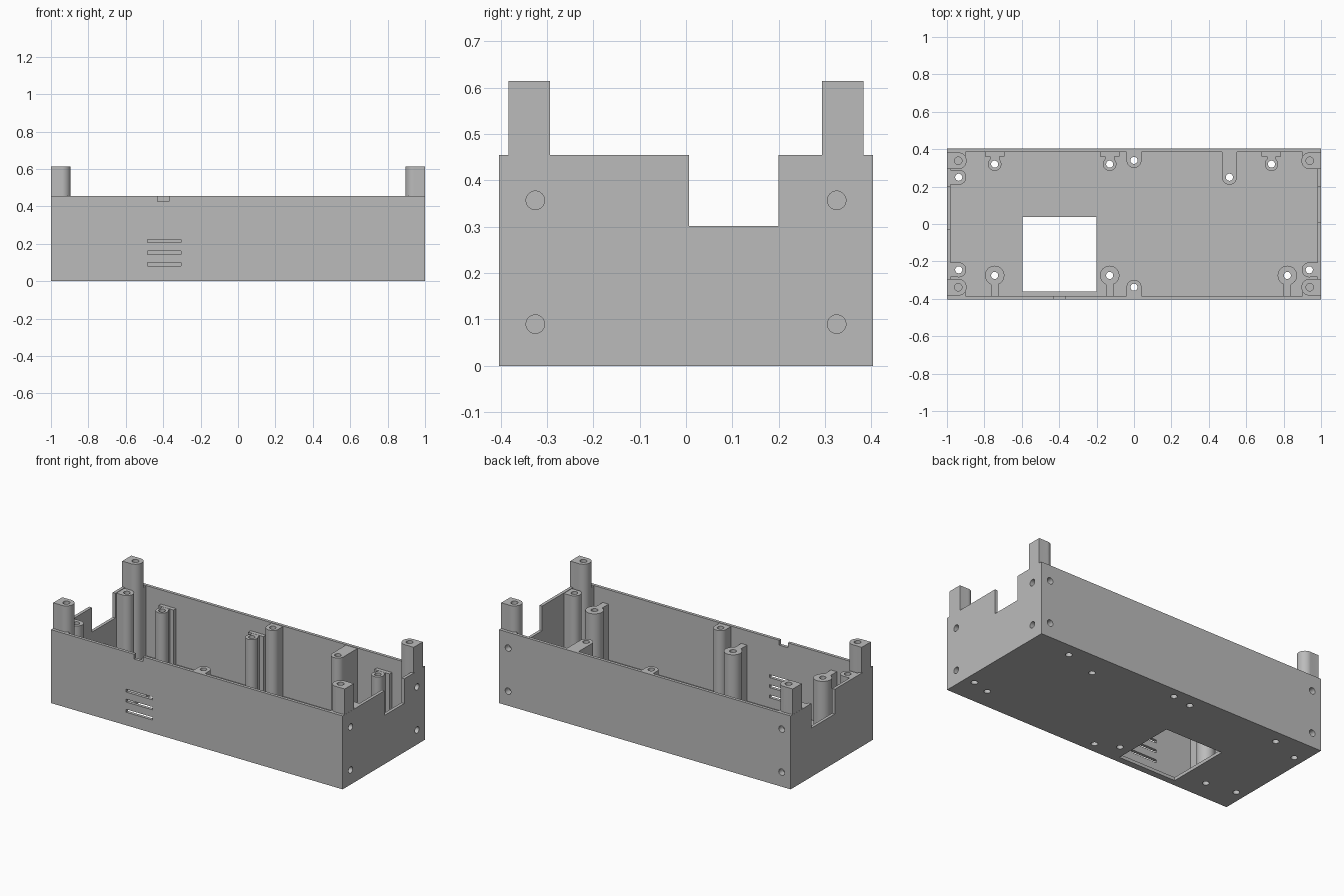
import bpy, bmesh, math
from mathutils import Matrix, Vector

old = bpy.data.objects.get("Cube")
if old:
    bpy.data.objects.remove(old, do_unlink=True)

grey = bpy.data.materials.new("mid grey plastic")
grey.use_nodes = True
grey.diffuse_color = (0.5, 0.5, 0.5, 1)
grey.node_tree.nodes["Principled BSDF"].inputs["Base Color"].default_value = (0.5, 0.5, 0.5, 1)

HALF_X, HALF_Y, WALL_TOP = 1.0, 0.403, 0.455
WALL, FLOOR = 0.019, 0.02
IN_X, IN_Y = HALF_X - WALL, HALF_Y - WALL
BOSS_TOP, SCREW_TOP, POST_TOP = 0.452, 0.366, 0.614


def make_object(name, bm):
    bmesh.ops.recalc_face_normals(bm, faces=bm.faces)
    mesh = bpy.data.meshes.new(name)
    bm.to_mesh(mesh)
    bm.free()
    mesh.materials.append(grey)
    obj = bpy.data.objects.new(name, mesh)
    bpy.context.scene.collection.objects.link(obj)
    return obj


def add_box(bm, x0, x1, y0, y1, z0, z1):
    size = Matrix.Diagonal((x1 - x0, y1 - y0, z1 - z0, 1))
    place = Matrix.Translation(((x0 + x1) / 2, (y0 + y1) / 2, (z0 + z1) / 2))
    bmesh.ops.create_cube(bm, size=1, matrix=place @ size)


def add_rod(bm, start, end, radius):
    a, b = Vector(start), Vector(end)
    turn = (b - a).to_track_quat('Z', 'Y').to_matrix().to_4x4()
    bmesh.ops.create_cone(bm, cap_ends=True, segments=32, radius1=radius, radius2=radius,
                          depth=(b - a).length, matrix=Matrix.Translation((a + b) / 2) @ turn)


def add_keyhole(bm, x, y, radius, half_width, toward, reach, top):
    """Round column joined to a wall by a web running along the toward direction."""
    d = Vector(toward)
    side = Vector((-d.y, d.x))
    centre = Vector((x, y))
    phi = math.asin(half_width / radius)
    steps = 24
    outline = [centre + d * reach - side * half_width, centre + d * reach + side * half_width]
    for i in range(steps + 1):
        a = phi + (2 * math.pi - 2 * phi) * i / steps
        outline.append(centre + d * radius * math.cos(a) + side * radius * math.sin(a))
    base = FLOOR / 2
    face = bm.faces.new([bm.verts.new((p.x, p.y, base)) for p in outline])
    raised = bmesh.ops.extrude_face_region(bm, geom=[face])
    verts = [v for v in raised["geom"] if isinstance(v, bmesh.types.BMVert)]
    bmesh.ops.translate(bm, verts=verts, vec=(0, 0, top - base))


def cut(obj, cutters):
    for cutter in cutters:
        mod = obj.modifiers.new("cut", 'BOOLEAN')
        mod.operation, mod.solver, mod.object = 'DIFFERENCE', 'EXACT', cutter
    graph = bpy.context.evaluated_depsgraph_get()
    mesh = bpy.data.meshes.new_from_object(obj.evaluated_get(graph))
    obj.modifiers.clear()
    obj.data = mesh


# Positions of the columns
wall_bosses = [("back_boss", 0, 0.34, (0, 1)), ("back_long_boss", 0.51, 0.25, (0, 1)),
               ("front_boss", 0, -0.338, (0, -1)), ("right_back_boss", -0.937, 0.25, (-1, 0)),
               ("right_front_boss", -0.937, -0.245, (-1, 0)),
               ("left_front_boss", 0.937, -0.245, (1, 0))]
front_screws = [(-0.745, -0.275), (-0.13, -0.275), (0.82, -0.275)]
back_screws = [(-0.745, 0.32), (-0.13, 0.32), (0.735, 0.32)]
corners = [(sx, sy) for sx in (-1, 1) for sy in (-1, 1)]

# Cutter for the round holes
bm = bmesh.new()
for x, y in [b[1:3] for b in wall_bosses] + front_screws + back_screws:
    add_rod(bm, (x, y, -0.1), (x, y, 0.55), 0.019)
for sx, sy in corners:
    add_rod(bm, (sx * 0.94, sy * 0.338, 0.5), (sx * 0.94, sy * 0.338, 0.7), 0.02)
for z in (0.09, 0.357):
    for s in (-1, 1):
        add_rod(bm, (0.96, s * 0.325, z), (1.1, s * 0.325, z), 0.02)
        add_rod(bm, (s * 0.938, 0.363, z), (s * 0.938, 0.5, z), 0.02)
holes = make_object("hole_cutter", bm)

# Cutter for the floor window, vents and rim notches
bm = bmesh.new()
add_box(bm, -0.595, -0.2, -0.362, 0.038, -0.1, 0.06)
for z in (0.09, 0.153, 0.215):
    add_box(bm, -0.485, -0.305, -0.5, -0.36, z - 0.009, z + 0.009)
add_box(bm, -0.43, -0.37, -0.5, -0.36, 0.425, 0.6)
add_box(bm, 0.9, 1.1, 0.007, 0.2, 0.302, 0.6)
add_box(bm, -1.1, -0.9, -0.03, 0.2, 0.302, 0.6)
openings = make_object("opening_cutter", bm)

bm = bmesh.new()
add_box(bm, -IN_X, IN_X, -IN_Y, IN_Y, FLOOR, 0.7)
cavity = make_object("cavity_cutter", bm)
cutters = [holes, openings, cavity]
for c in cutters:
    c.hide_render = True

# Open case
bm = bmesh.new()
add_box(bm, -HALF_X, HALF_X, -HALF_Y, HALF_Y, 0, WALL_TOP)
case = make_object("case_shell", bm)
cut(case, [cavity, openings, holes])
parts = [case]

# Corner posts
for sx, sy in corners:
    bm = bmesh.new()
    add_keyhole(bm, sx * 0.94, sy * 0.338, 0.045, 0.0445, (sx, 0), 0.0595, POST_TOP)
    # web that ties the post to the long wall below the rim
    y0, y1 = sorted((sy * 0.36, sy * (IN_Y + 0.006)))
    x0, x1 = sorted((sx * 0.9, sx * 0.99))
    post = make_object(("left" if sx > 0 else "right") + ("_back" if sy > 0 else "_front") + "_post", bm)
    cut(post, [holes])
    parts.append(post)
    bm = bmesh.new()
    add_box(bm, x0, x1, y0, y1, FLOOR / 2, BOSS_TOP)
    web = make_object(post.name + "_web", bm)
    cut(web, [holes])
    parts.append(web)

# Full height bosses on the walls
for name, x, y, d in wall_bosses:
    reach = (IN_X - abs(x) if d[0] else IN_Y - abs(y)) + 0.008
    bm = bmesh.new()
    add_keyhole(bm, x, y, 0.04, 0.0395, d, reach, BOSS_TOP)
    boss = make_object(name, bm)
    cut(boss, [holes])
    parts.append(boss)

# Lower screw columns along the front, with thin ribs
for i, (x, y) in enumerate(front_screws):
    bm = bmesh.new()
    add_keyhole(bm, x, y, 0.052, 0.02, (0, -1), IN_Y + y + 0.008, SCREW_TOP)
    column = make_object(f"front_screw_column_{i + 1}", bm)
    cut(column, [holes])
    parts.append(column)

# Lower screw columns along the back, with wall plates
for i, (x, y) in enumerate(back_screws):
    bm = bmesh.new()
    add_keyhole(bm, x, y, 0.036, 0.025, (0, 1), 0.05, SCREW_TOP)
    column = make_object(f"back_screw_column_{i + 1}", bm)
    cut(column, [holes])
    bm = bmesh.new()
    add_box(bm, x - 0.052, x + 0.052, 0.36, IN_Y + 0.008, FLOOR / 2, SCREW_TOP + 0.001)
    plate = make_object(f"back_wall_plate_{i + 1}", bm)
    parts += [column, plate]

for c in cutters:
    bpy.data.objects.remove(c, do_unlink=True)

# Smooth the round sides, keep the edges crisp
bpy.ops.object.select_all(action='DESELECT')
for p in parts:
    p.select_set(True)
bpy.context.view_layer.objects.active = case
bpy.ops.object.shade_smooth_by_angle(angle=math.radians(30))
